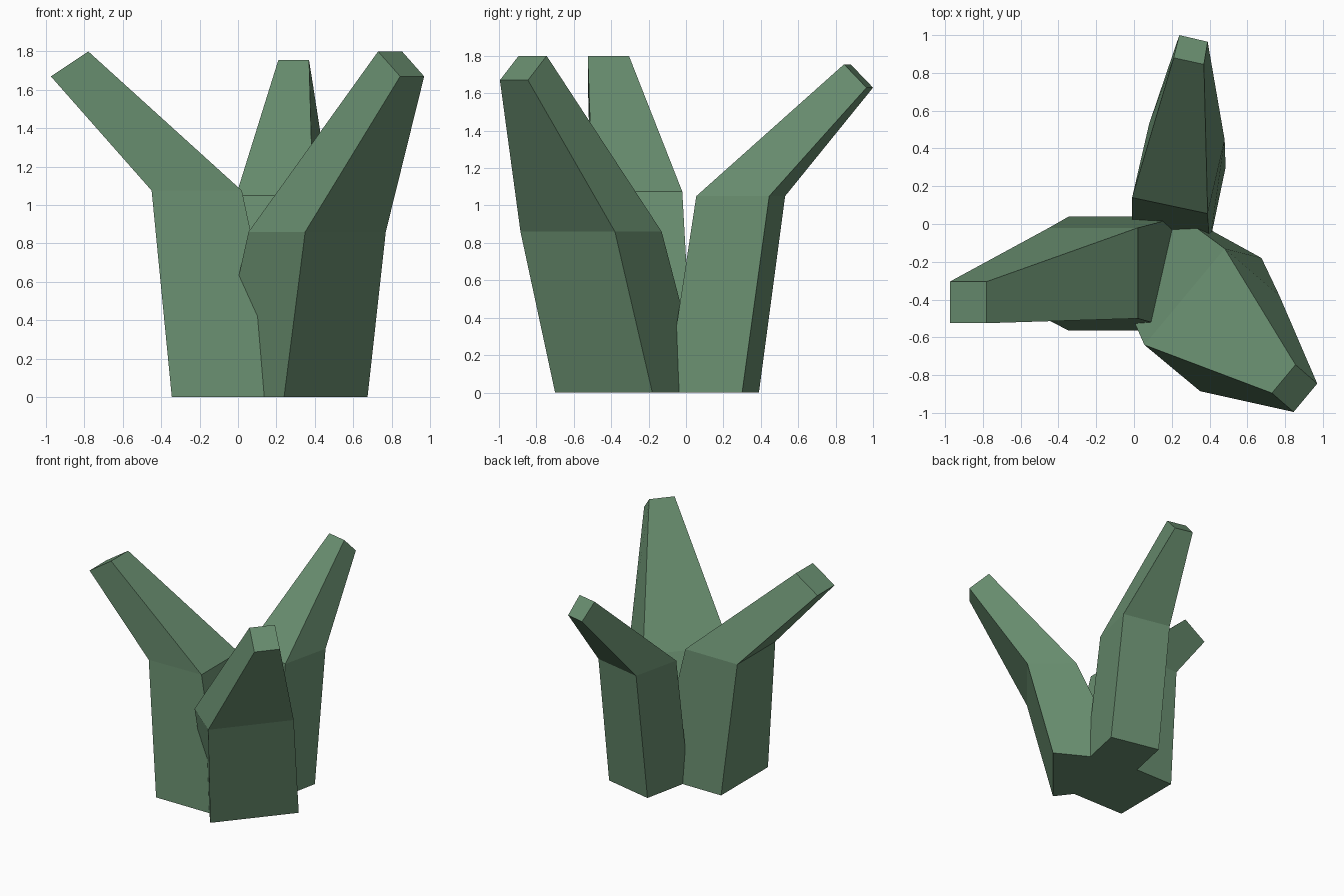
import bpy, bmesh

if "Cube" in bpy.data.objects:
    bpy.data.objects.remove(bpy.data.objects["Cube"])

green = bpy.data.materials.new("plant_green")
green.diffuse_color = (0.14, 0.27, 0.16, 1)
green.use_nodes = True
green.node_tree.nodes["Principled BSDF"].inputs["Base Color"].default_value = green.diffuse_color


def blade(name, base, mid, mid_z, outer, outer_z, inner, inner_z):
    """Loft a leaf through three four-sided sections (two outer, then two inner corners)."""
    sections = [
        [(x, y, 0) for x, y in base],
        [(x, y, mid_z) for x, y in mid],
        [(x, y, outer_z) for x, y in outer] + [(x, y, inner_z) for x, y in inner],
    ]
    bm = bmesh.new()
    rings = [[bm.verts.new(p) for p in s] for s in sections]
    for lo, hi in zip(rings, rings[1:]):
        for i in range(4):
            j = (i + 1) % 4
            bm.faces.new((lo[i], lo[j], hi[j], hi[i]))
    bm.faces.new(rings[0][::-1])
    bm.faces.new(rings[-1])
    bmesh.ops.recalc_face_normals(bm, faces=bm.faces[:])
    mesh = bpy.data.meshes.new(name)
    bm.to_mesh(mesh)
    bm.free()
    mesh.materials.append(green)
    obj = bpy.data.objects.new(name, mesh)
    bpy.context.collection.objects.link(obj)
    return obj


# Left leaf
blade("left_leaf",
      [(-0.345, 0.04), (-0.345, -0.565), (0.25, -0.565), (0.25, 0.04)],
      [(-0.45, -0.02), (-0.45, -0.51), (0.02, -0.50), (0.02, -0.02)], 1.075,
      [(-0.975, -0.305), (-0.975, -0.525)], 1.67,
      [(-0.78, -0.525), (-0.78, -0.305)], 1.80)

# Back leaf
blade("back_leaf",
      [(0.485, 0.30), (0.075, 0.39), (-0.01, -0.02), (0.40, -0.105)],
      [(0.48, 0.445), (0.08, 0.53), (-0.01, 0.14), (0.39, 0.055)], 1.05,
      [(0.39, 0.965), (0.24, 1.0)], 1.63,
      [(0.21, 0.88), (0.37, 0.845)], 1.755)

# Front right leaf
blade("front_right_leaf",
      [(0.24, -0.70), (0.675, -0.18), (0.175, 0.095), (-0.135, -0.21)],
      [(0.35, -0.885), (0.77, -0.38), (0.48, -0.13), (0.055, -0.64)], 0.86,
      [(0.845, -0.995), (0.97, -0.845)], 1.67,
      [(0.855, -0.745), (0.73, -0.895)], 1.80)
